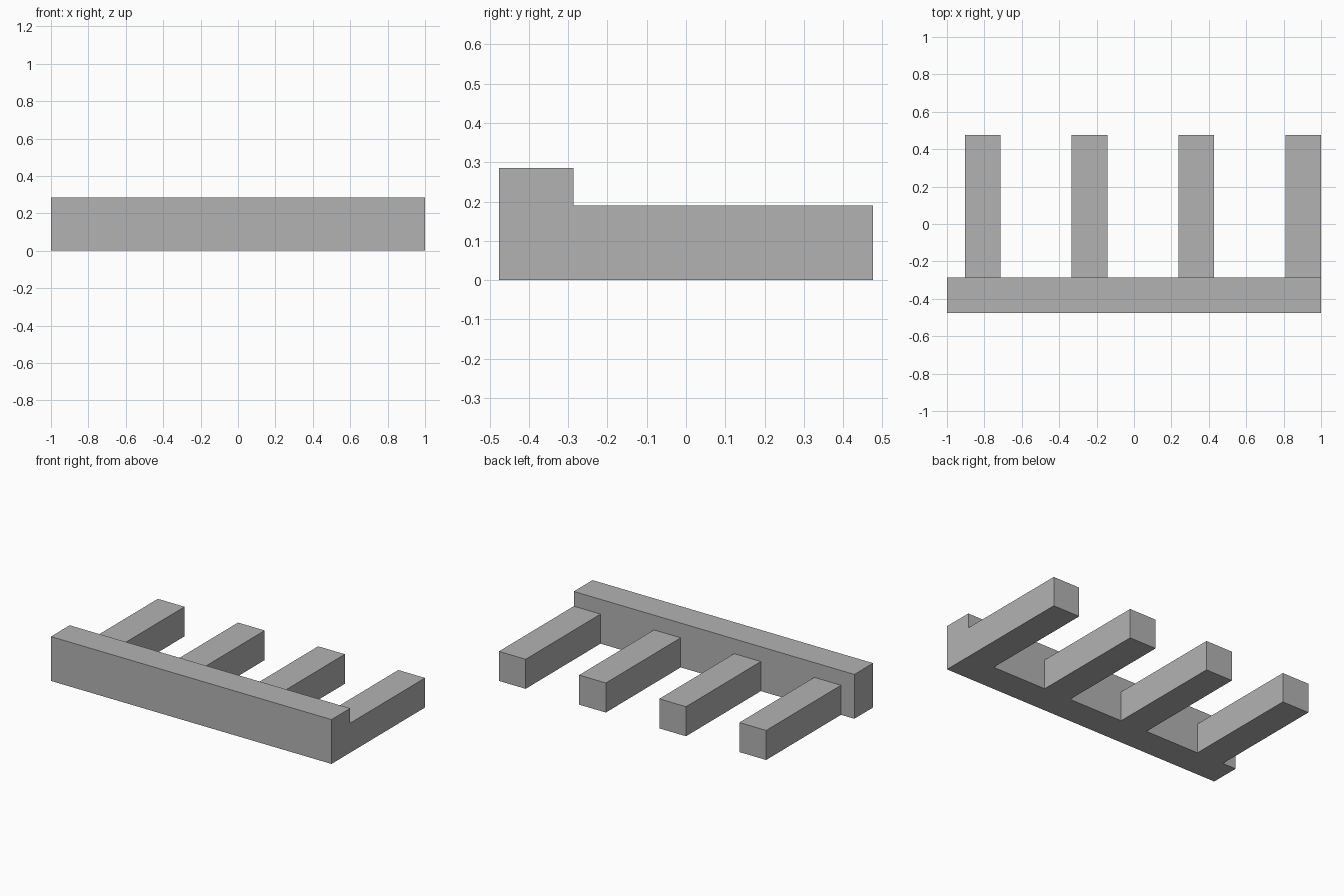
import bpy
import bmesh

cube = bpy.data.objects.get("Cube")
if cube:
    bpy.data.objects.remove(cube, do_unlink=True)

U = 2 / 21                                   # module: the bar is 21 modules long
TEETH = [-9.5 + 6 * i for i in range(4)]     # right edge of each tooth
WIDTH = 2

grey = bpy.data.materials.new("plain_grey")
grey.use_nodes = True
colour = (0.45, 0.45, 0.45, 1)
grey.diffuse_color = colour
grey.node_tree.nodes["Principled BSDF"].inputs["Base Color"].default_value = colour


def extrude(bm, faces, offset):
    """Pull faces out by an offset and return the moved faces."""
    new = bmesh.ops.extrude_face_region(bm, geom=faces)["geom"]
    verts = [g for g in new if isinstance(g, bmesh.types.BMVert)]
    bmesh.ops.translate(bm, verts=verts, vec=offset)
    return [g for g in new if isinstance(g, bmesh.types.BMFace)]


bm = bmesh.new()

# Bar footprint, divided where the teeth begin and end
stations = [-10.5] + [x + d for x in TEETH for d in (0, WIDTH)]
rows = [[bm.verts.new((x, y, 0)) for x in stations] for y in (-5, -3)]
strip = [bm.faces.new((rows[0][i], rows[0][i + 1], rows[1][i + 1], rows[1][i]))
         for i in range(len(stations) - 1)]

# Bar raised to tooth height, then to its full height
top = extrude(bm, strip, (0, 0, 2))
extrude(bm, top, (0, 0, 1))
bmesh.ops.recalc_face_normals(bm, faces=bm.faces[:])

# Teeth pulled from the lower back of the bar
for x in TEETH:
    root = [f for f in bm.faces if f.normal.y > 0.9
            and abs(f.calc_center_median().x - x - WIDTH / 2) < 0.1
            and f.calc_center_median().z < 2]
    extrude(bm, root, (0, 8, 0))

# Clean up flat areas and scale to size
bmesh.ops.recalc_face_normals(bm, faces=bm.faces[:])
bmesh.ops.dissolve_limit(bm, angle_limit=0.01, verts=bm.verts[:], edges=bm.edges[:])
bmesh.ops.scale(bm, vec=(U, U, U), verts=bm.verts[:])

mesh = bpy.data.meshes.new("toothed_bar")
bm.to_mesh(mesh)
bm.free()
mesh.materials.append(grey)
bpy.context.collection.objects.link(bpy.data.objects.new("toothed_bar", mesh))
